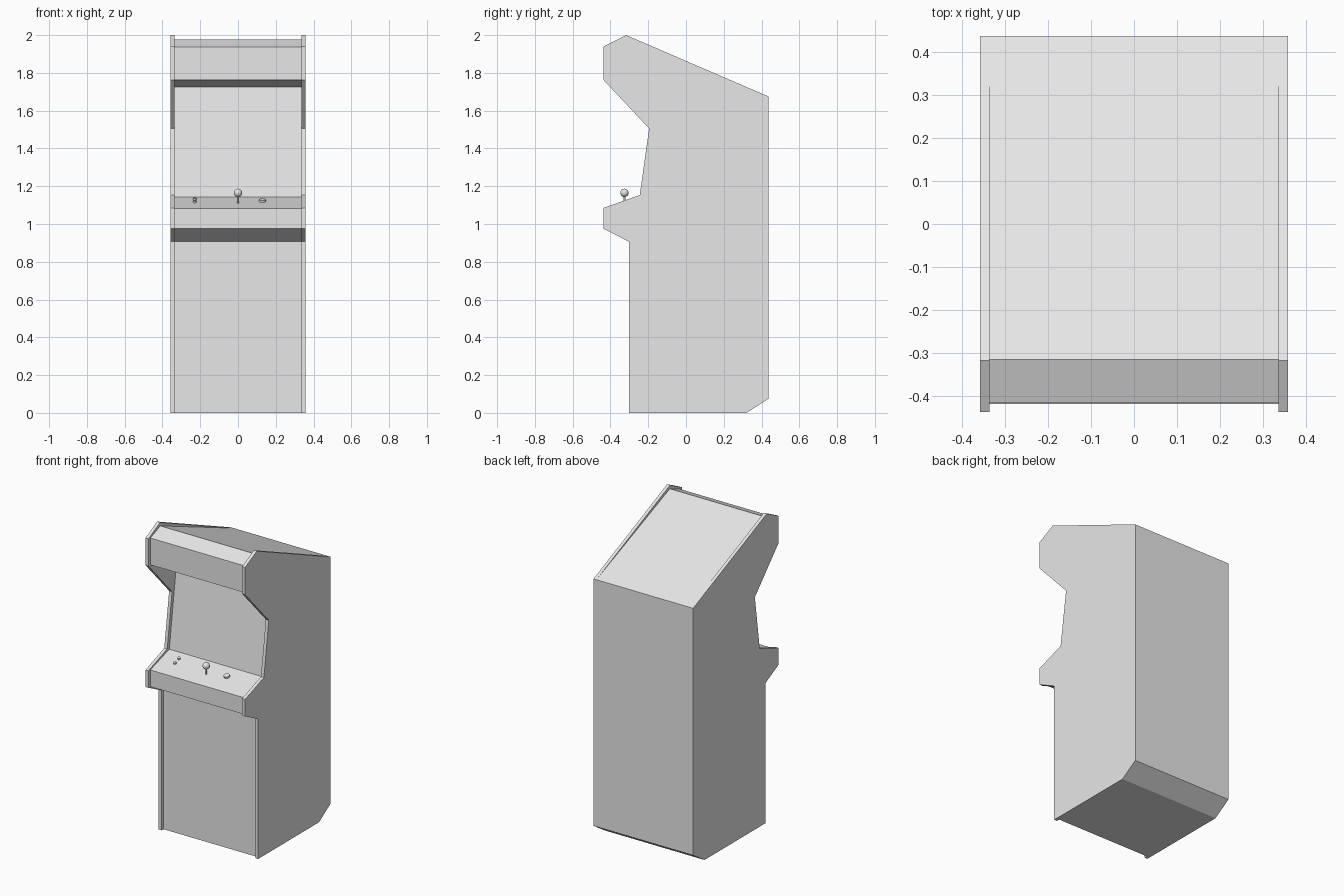
import bpy, bmesh, math
from mathutils import Matrix, Vector

cube = bpy.data.objects.get("Cube")
if cube:
    bpy.data.objects.remove(cube, do_unlink=True)

grey = bpy.data.materials.new("light grey")
grey.use_nodes = True
grey.diffuse_color = (0.8, 0.8, 0.8, 1)
grey.node_tree.nodes["Principled BSDF"].inputs["Base Color"].default_value = grey.diffuse_color


def finish(name, bm):
    bmesh.ops.recalc_face_normals(bm, faces=bm.faces[:])
    mesh = bpy.data.meshes.new(name)
    bm.to_mesh(mesh)
    bm.free()
    mesh.materials.append(grey)
    obj = bpy.data.objects.new(name, mesh)
    bpy.context.collection.objects.link(obj)
    return obj


def slab(name, profile, x0, x1):
    """Extrude a (y, z) outline from x0 to x1."""
    bm = bmesh.new()
    face = bm.faces.new([bm.verts.new((x0, y, z)) for y, z in profile])
    new = bmesh.ops.extrude_face_region(bm, geom=[face])["geom"]
    verts = [v for v in new if isinstance(v, bmesh.types.BMVert)]
    bmesh.ops.translate(bm, verts=verts, vec=(x1 - x0, 0, 0))
    return finish(name, bm)


def smooth(obj):
    bpy.ops.object.select_all(action='DESELECT')
    obj.select_set(True)
    bpy.context.view_layer.objects.active = obj
    bpy.ops.object.shade_smooth_by_angle(angle=math.radians(40))


def disc(name, centre, radius, height, tilt=0, sides=24):
    bm = bmesh.new()
    matrix = Matrix.Translation(Vector(centre)) @ Matrix.Rotation(tilt, 4, 'X')
    bmesh.ops.create_cone(bm, cap_ends=True, segments=sides, radius1=radius,
                          radius2=radius, depth=height, matrix=matrix)
    smooth(finish(name, bm))


HALF, INNER = 0.357, 0.336

# Outer side panels
side_outline = [(-0.303, 0), (0.32, 0), (0.437, 0.075), (0.437, 1.675),
                (-0.317, 2), (-0.437, 1.94), (-0.437, 1.763), (-0.195, 1.505),
                (-0.245, 1.153), (-0.437, 1.085), (-0.437, 0.975), (-0.303, 0.907)]
for side, sign in (("left", 1), ("right", -1)):
    slab(side + "_side_panel", side_outline, sign * INNER, sign * HALF)

# Recessed cabinet body: kick panel, control deck, screen, marquee, top and back
body_outline = [(-0.283, 0), (0.32, 0), (0.437, 0.075), (0.437, 1.675),
                (-0.315, 1.977), (-0.416, 1.937), (-0.416, 1.763), (-0.142, 1.725),
                (-0.223, 1.143), (-0.418, 1.083), (-0.418, 0.975), (-0.283, 0.907)]
slab("cabinet_body", body_outline, -INNER, INNER)

# Controls sitting on the sloped deck
deck_tilt = math.atan2(0.06, 0.195)


def deck_z(y):
    return 1.143 + (y + 0.223) * math.tan(deck_tilt)


for name, x, y, radius in (("action_button", 0.13, -0.3, 0.018),
                           ("rear_start_button", -0.23, -0.274, 0.009),
                           ("front_start_button", -0.23, -0.316, 0.009)):
    disc(name, (x, y, deck_z(y) + 0.003), radius, 0.016, deck_tilt)

# Joystick
stick_y = -0.326
disc("joystick_shaft", (0, stick_y, 1.13), 0.005, 0.05, sides=16)
bm = bmesh.new()
bmesh.ops.create_uvsphere(bm, u_segments=24, v_segments=12, radius=0.022,
                          matrix=Matrix.Translation((0, stick_y, 1.165)))
smooth(finish("joystick_ball", bm))
